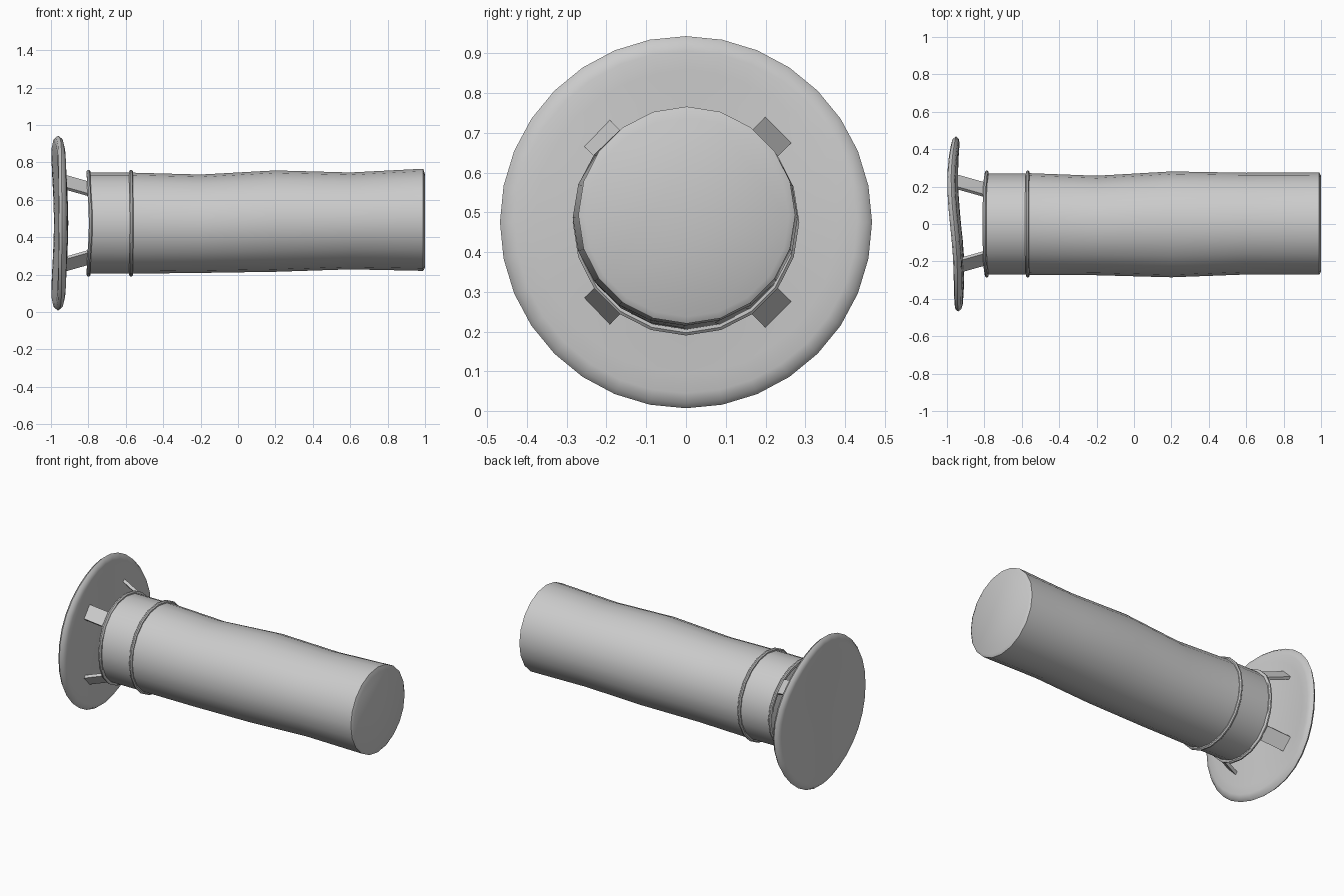
import bpy, bmesh
from math import sin, cos, pi, radians
from mathutils import Vector

if "Cube" in bpy.data.objects:
    bpy.data.objects.remove(bpy.data.objects["Cube"])

CZ = 0.475  # axis height


def finish(name, bm, angle=40):
    bmesh.ops.recalc_face_normals(bm, faces=bm.faces)
    me = bpy.data.meshes.new(name)
    bm.to_mesh(me)
    bm.free()
    ob = bpy.data.objects.new(name, me)
    bpy.context.collection.objects.link(ob)
    bpy.ops.object.select_all(action='DESELECT')
    ob.select_set(True)
    bpy.context.view_layer.objects.active = ob
    bpy.ops.object.shade_smooth_by_angle(angle=radians(angle))
    return ob


def tube(name, stations, sides, warp=None, closed=False, angle=40):
    """Loft along x through stations (x, cy, cz, ry, rz); closed joins last ring to first."""
    bm = bmesh.new()
    rings = []
    for x, cy, cz, ry, rz in stations:
        ring = []
        for i in range(sides):
            a = 2 * pi * i / sides
            p = Vector((x, cy + ry * sin(a), cz + rz * cos(a)))
            if warp:
                p.x += warp(p.y, p.z - CZ)
            ring.append(bm.verts.new(p))
        rings.append(ring)
    pairs = list(zip(rings, rings[1:])) + ([(rings[-1], rings[0])] if closed else [])
    for r0, r1 in pairs:
        for i in range(sides):
            j = (i + 1) % sides
            bm.faces.new((r0[i], r0[j], r1[j], r1[i]))
    if not closed:
        bm.faces.new(rings[0])
        bm.faces.new(rings[-1])
    return finish(name, bm, angle)


def lathe(profile):
    return [(x, 0, CZ, r, r) for x, r in profile]


# Main pipe, slightly dented along its length
tube("main_pipe", [
    (-0.57, 0, .475, .258, .258), (-0.565, 0, .475, .272, .270),
    (-0.2, -.008, .472, .266, .263), (0.2, -.002, .486, .283, .271),
    (0.6, .002, .487, .272, .259), (0.99, .002, .493, .273, .273),
    (1.0, .002, .487, .257, .250)], 20)


# Neck behind the cap, with an uneven end
def end_warp(y, z):
    return 0.006 * cos(pi * z / 0.27)


tube("neck", lathe([(-0.795, .262), (-0.79, .27), (-0.57, .27)]), 20,
     lambda y, z: end_warp(y, z) * 0.3)

# Raised bands at both ends of the neck
for name, bx, k in (("end_band", -0.793, 1.0), ("joint_band", -0.57, 0.3)):
    prof = [(bx - .01, .262), (bx - .01, .278), (bx - .004, .285),
            (bx + .004, .285), (bx + .01, .278), (bx + .01, .262)]
    tube(name, lathe(prof), 20, lambda y, z, k=k: k * end_warp(y, z), closed=True)


# Warped round cap plate
def cap_warp(y, z):
    return (-0.014 * sin(2 * pi * y / 1.0) - 0.004 * y / 0.47
            + 0.010 * sin(2 * pi * z / 0.95) * (z > 0)
            + 0.012 * cos(2 * pi * z / 0.94) * (z < 0) - 0.012 * (z < 0) * (1 if z > -0.47 else 0)
            + 0.006)


def plate_warp(y, z):
    return (-0.014 * sin(2 * pi * y / 0.95) - 0.005 * y / 0.47
            + 0.008 * cos(2 * pi * z / 0.94))


radii = [.08, .16, .24, .32, .38, .43]
back = [(-0.976, r) for r in radii] + [(-0.97, .455)]
front = [(-0.938, .455)] + [(-0.932, r) for r in reversed(radii)]
tube("cap_plate", lathe(back + [(-0.954, .468)] + front), 32, plate_warp, angle=60)

# Four flat struts carrying the cap
for i in range(4):
    a = pi / 4 + i * pi / 2
    rad = Vector((0, sin(a), cos(a)))
    tan = Vector((0, cos(a), -sin(a)))
    c = Vector((0, 0, CZ))
    bm = bmesh.new()
    ends = []
    for x, r in ((-0.78, .252), (-0.945, .318)):
        o = c + Vector((x, 0, 0))
        ends.append([bm.verts.new(o + rad * (r + t) + tan * w)
                     for t, w in ((-.01, -.046), (.01, -.046), (.01, .046), (-.01, .046))])
    bm.faces.new(ends[0])
    bm.faces.new(ends[1])
    for k in range(4):
        j = (k + 1) % 4
        bm.faces.new((ends[0][k], ends[0][j], ends[1][j], ends[1][k]))
    finish(f"strut_{i + 1}", bm, 30)
